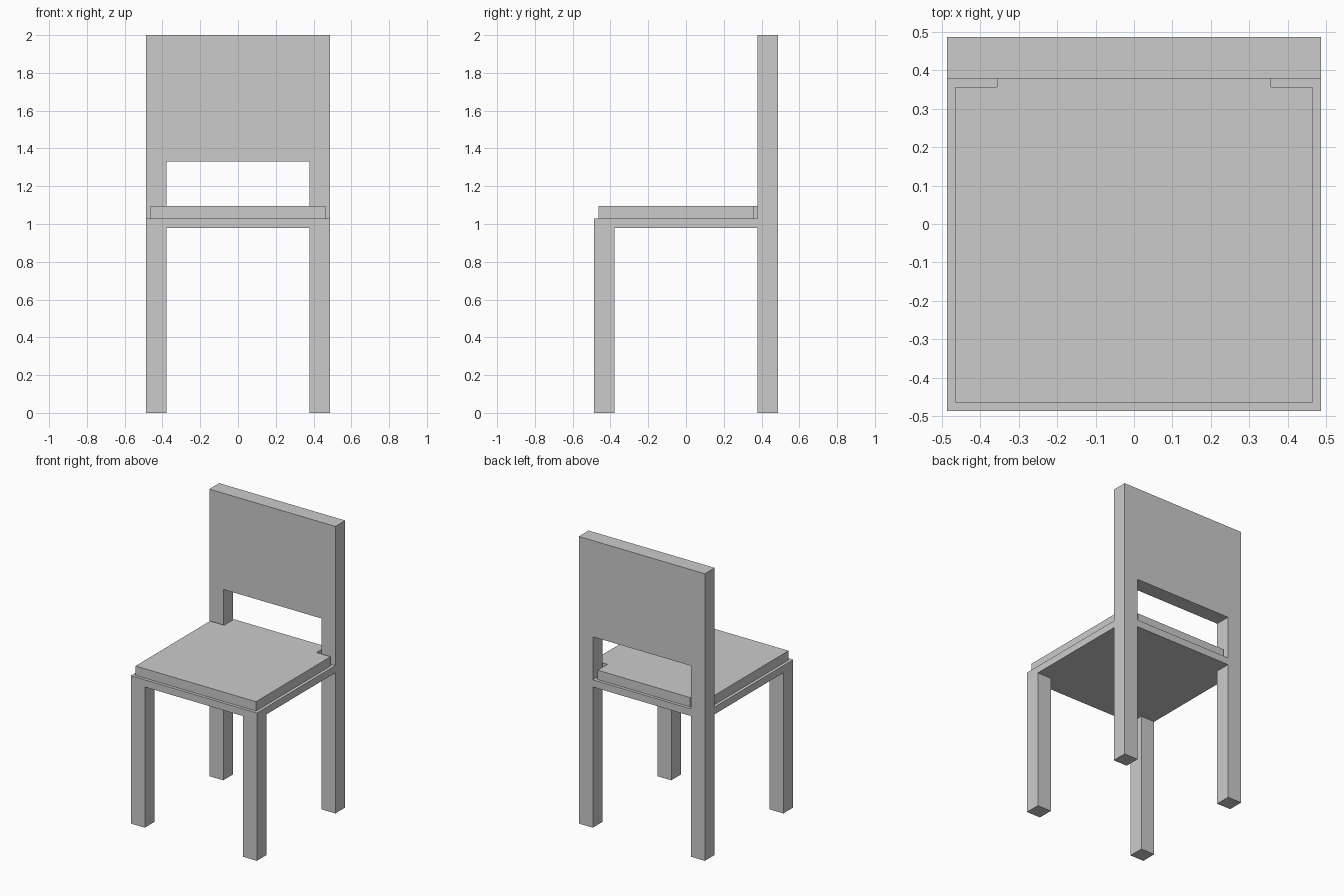
import bpy, bmesh

if "Cube" in bpy.data.objects:
    bpy.data.objects.remove(bpy.data.objects["Cube"])

OUT, INN = 0.486, 0.378        # outer half-width, inner face of the legs
SEAT_LO, SEAT_HI = 0.98, 1.03  # seat slab
PAD_TOP, TOP = 1.095, 2.0
PANEL_LO = 1.33


def prism(name, outline, z0, z1):
    """Extrude an xy outline (counter-clockwise) from z0 to z1."""
    bm = bmesh.new()
    face = bm.faces.new([bm.verts.new((x, y, z0)) for x, y in outline])
    ext = bmesh.ops.extrude_face_region(bm, geom=[face], use_keep_orig=True)
    top = [v for v in ext["geom"] if isinstance(v, bmesh.types.BMVert)]
    bmesh.ops.translate(bm, verts=top, vec=(0, 0, z1 - z0))
    bmesh.ops.recalc_face_normals(bm, faces=bm.faces)
    mesh = bpy.data.meshes.new(name)
    bm.to_mesh(mesh)
    bm.free()
    ob = bpy.data.objects.new(name, mesh)
    bpy.context.collection.objects.link(ob)
    return ob


def box(name, x0, x1, y0, y1, z0, z1):
    return prism(name, [(x0, y0), (x1, y0), (x1, y1), (x0, y1)], z0, z1)


# Front legs stop under the seat, rear posts run to the top
for side, s in (("left", -1), ("right", 1)):
    xa, xb = sorted((s * INN, s * OUT))
    box(f"front_leg_{side}", xa, xb, -OUT, -INN, 0, SEAT_LO)
    box(f"rear_post_{side}", xa, xb, INN, OUT, 0, TOP)

# Backrest panel between the posts
box("backrest", -INN, INN, INN, OUT, PANEL_LO, TOP)

# Seat slab, notched around the rear posts
prism("seat", [(-OUT, -OUT), (OUT, -OUT), (OUT, INN), (INN, INN), (INN, OUT),
               (-INN, OUT), (-INN, INN), (-OUT, INN)], SEAT_LO, SEAT_HI)

# Cushion: same outline inset by a small ledge all round
P, N = OUT - 0.0215, INN - 0.0215
prism("cushion", [(-P, -P), (P, -P), (P, N), (N, N), (N, P),
                  (-N, P), (-N, N), (-P, N)], SEAT_HI, PAD_TOP)
